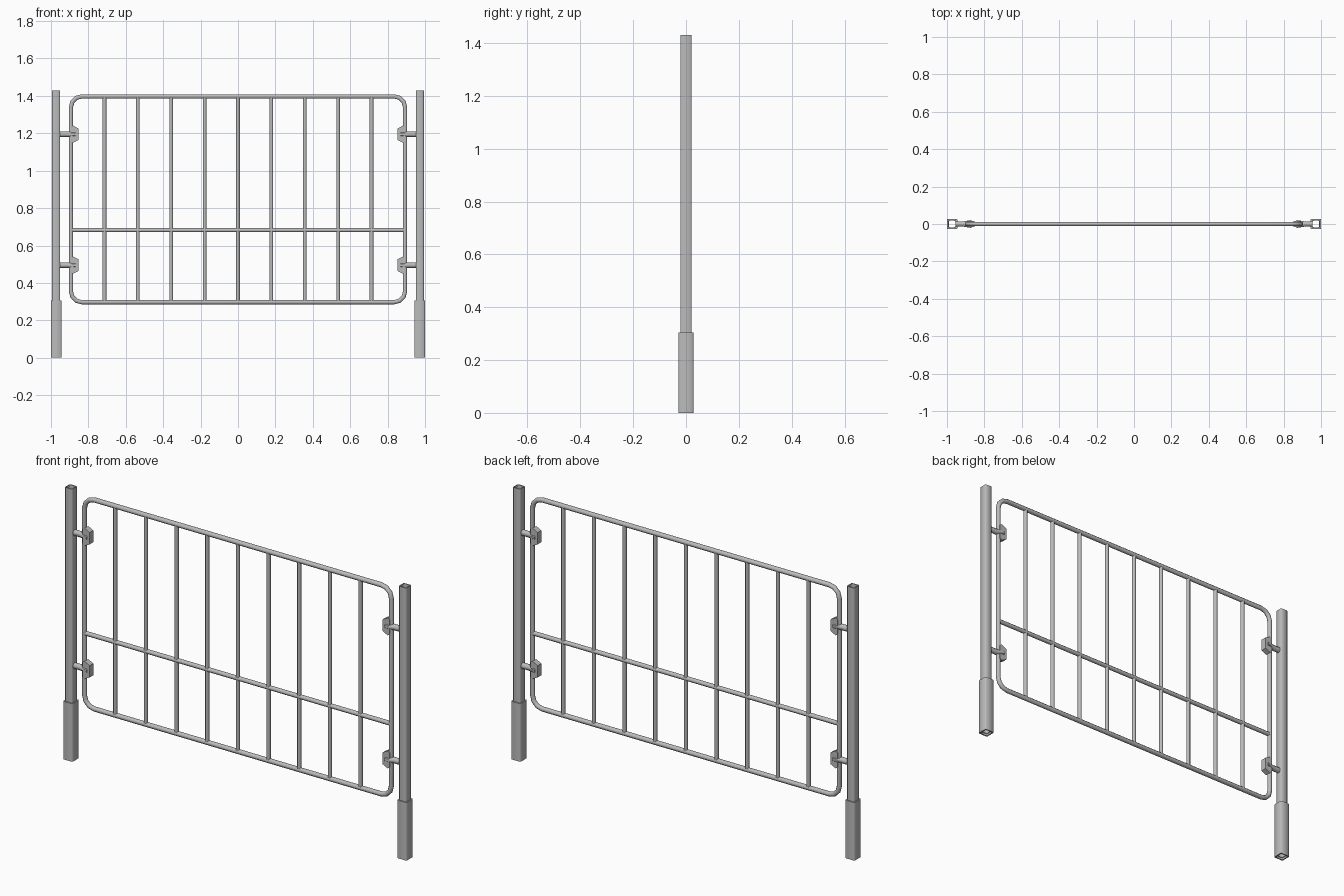
import bpy, bmesh, math
from mathutils import Vector

cube = bpy.data.objects.get("Cube")
if cube:
    bpy.data.objects.remove(cube, do_unlink=True)

steel = bpy.data.materials.new("galvanised_grey")
steel.use_nodes = True
GREY = (0.5, 0.5, 0.5, 1)
steel.diffuse_color = GREY
steel.node_tree.nodes["Principled BSDF"].inputs["Base Color"].default_value = GREY


def finish(name, bm):
    bmesh.ops.recalc_face_normals(bm, faces=bm.faces)
    mesh = bpy.data.meshes.new(name)
    bm.to_mesh(mesh)
    bm.free()
    mesh.materials.append(steel)
    obj = bpy.data.objects.new(name, mesh)
    bpy.context.collection.objects.link(obj)
    bpy.ops.object.select_all(action='DESELECT')
    obj.select_set(True)
    bpy.context.view_layer.objects.active = obj
    bpy.ops.object.shade_smooth_by_angle(angle=math.radians(50))
    return obj


def skin(bm, rings, closed=False, caps=True):
    """Bridge a series of point rings with quads."""
    loops = [[bm.verts.new(p) for p in ring] for ring in rings]
    n = len(loops[0])
    pairs = list(zip(loops, loops[1:]))
    if closed:
        pairs.append((loops[-1], loops[0]))
    for a, b in pairs:
        for i in range(n):
            j = (i + 1) % n
            bm.faces.new((a[i], a[j], b[j], b[i]))
    if caps and not closed:
        bm.faces.new(loops[0])
        bm.faces.new(loops[-1])


def circle(n=8):
    return [(math.cos((i + 0.5) * math.tau / n), math.sin((i + 0.5) * math.tau / n)) for i in range(n)]


def bar(name, start, end, radius):
    start, end = Vector(start), Vector(end)
    u = Vector((0, 1, 0))
    v = (end - start).normalized().cross(u)
    bm = bmesh.new()
    skin(bm, [[p + (u * c + v * s) * radius for c, s in circle()] for p in (start, end)])
    return finish(name, bm)


def square_tube(name, x, z0, z1, half, wall=0.004, chamfer=0.004):
    """Hollow square tube with softened corners and open ends."""
    def ring(h, z):
        k = h - chamfer
        return [(x + a, b, z) for a, b in
                ((h, -k), (h, k), (k, h), (-k, h), (-h, k), (-h, -k), (-k, -h), (k, -h))]
    bm = bmesh.new()
    inner = half - wall
    skin(bm, [ring(half, z0), ring(half, z1), ring(inner, z1), ring(inner, z0)], closed=True)
    return finish(name, bm)


# Outer frame: one tube swept round a rectangle with rounded corners
X, TOP, BOTTOM, CORNER, TUBE = 0.893, 1.397, 0.297, 0.057, 0.0125
rings = []
for quadrant in range(4):
    sx = 1 if quadrant in (0, 3) else -1
    upper = quadrant < 2
    cx = sx * (X - CORNER)
    cz = TOP - CORNER if upper else BOTTOM + CORNER
    for step in range(4):
        a = (quadrant + step / 3) * math.pi / 2
        out = Vector((math.cos(a), 0, math.sin(a)))
        centre = Vector((cx, 0, cz)) + out * CORNER
        rings.append([centre + (out * c + Vector((0, 1, 0)) * s) * TUBE for c, s in circle()])
bm = bmesh.new()
skin(bm, rings, closed=True)
finish("outer_frame", bm)

# Infill bars and the middle rail
for i in range(9):
    x = (i - 4) * 0.1785
    bar(f"upright_bar_{i + 1}", (x, 0, BOTTOM), (x, 0, TOP), 0.0105)
bar("middle_rail", (-X, 0, 0.682), (X, 0, 0.682), 0.0115)

for side, s in (("left", 1), ("right", -1)):
    # Posts standing in ground sleeves
    square_tube(f"{side}_post", s * 0.972, 0.01, 1.43, 0.0215)
    square_tube(f"{side}_sleeve", s * 0.972, 0, 0.305, 0.028, wall=0.0066)

    for level, z in (("lower", 0.495), ("upper", 1.195)):
        # Hinge pin, flaring sideways to grip the frame tube
        bm = bmesh.new()
        skin(bm, [[(s * x, w * c, z + 0.0155 * k) for c, k in circle()]
                  for x, w in ((0.953, 0.0145), (0.915, 0.0145), (0.868, 0.0235))])
        finish(f"{side}_{level}_hinge_pin", bm)

        # Clamp bracket with sloped ends around the frame tube
        bm = bmesh.new()
        outline = ((0.893, 0.038), (0.882, 0.046), (0.853, 0.031),
                   (0.853, -0.031), (0.882, -0.046), (0.893, -0.038))
        skin(bm, [[(s * x, y, z + dz) for x, dz in outline] for y in (-0.0155, 0.0155)])
        finish(f"{side}_{level}_clamp", bm)
